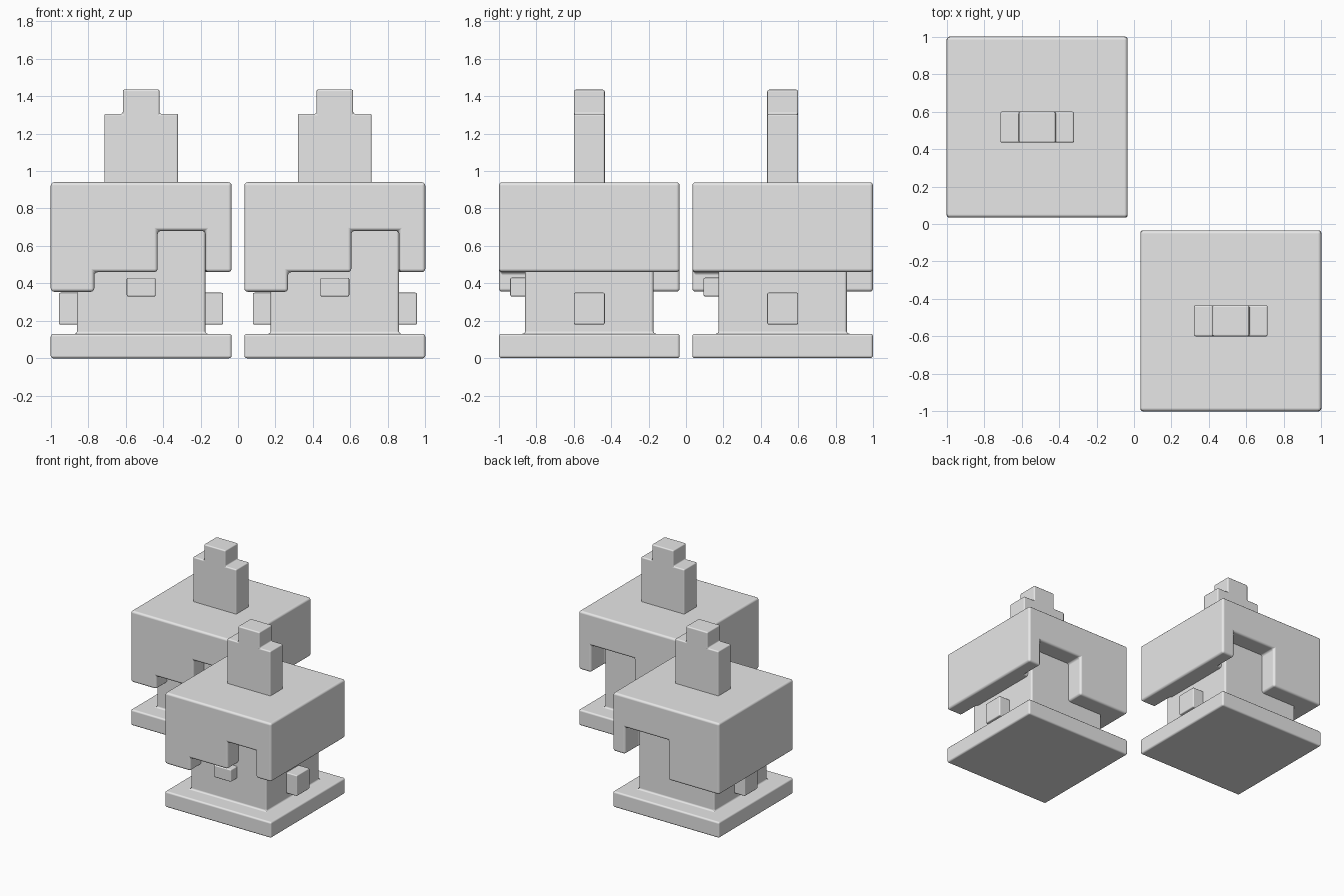
import bpy, bmesh

if "Cube" in bpy.data.objects:
    bpy.data.objects.remove(bpy.data.objects["Cube"])

grey = bpy.data.materials.new("plain_grey")
grey.diffuse_color = (0.8, 0.8, 0.8, 1)
grey.use_nodes = True
grey.node_tree.nodes["Principled BSDF"].inputs["Base Color"].default_value = grey.diffuse_color


def block_object(name, xs, ys, zs, filled, centre, bevel):
    """Blocky shell on an uneven grid: filled(x, y, z) tests each cell's middle."""
    n = (len(xs) - 1, len(ys) - 1, len(zs) - 1)
    axes = (xs, ys, zs)

    def solid(c):
        if any(c[k] < 0 or c[k] >= n[k] for k in range(3)):
            return False
        return filled(*[(axes[k][c[k]] + axes[k][c[k] + 1]) / 2 for k in range(3)])

    bm = bmesh.new()
    cells = [(i, j, k) for i in range(n[0]) for j in range(n[1]) for k in range(n[2])]
    for c in cells:
        if not solid(c):
            continue
        for a in range(3):
            for side in (0, 1):
                near = list(c)
                near[a] += 2 * side - 1
                if solid(near):
                    continue
                u, v = (a + 1) % 3, (a + 2) % 3
                quad = []
                for du, dv in ((0, 0), (1, 0), (1, 1), (0, 1)):
                    p = list(c)
                    p[a] += side
                    p[u] += du
                    p[v] += dv
                    quad.append(bm.verts.new([axes[m][p[m]] for m in range(3)]))
                bm.faces.new(quad if side else quad[::-1])
    bmesh.ops.remove_doubles(bm, verts=bm.verts, dist=1e-5)
    bmesh.ops.dissolve_limit(bm, angle_limit=0.02, verts=bm.verts, edges=bm.edges)
    for f in bm.faces:
        f.smooth = True
    mesh = bpy.data.meshes.new(name)
    bm.to_mesh(mesh)
    bm.free()
    mesh.materials.append(grey)
    ob = bpy.data.objects.new(name, mesh)
    ob.location = (centre[0], centre[1], 0)
    bpy.context.collection.objects.link(ob)
    mod = ob.modifiers.new("soft_edges", 'BEVEL')
    mod.width = bevel
    mod.segments = 3
    mod.limit_method = 'ANGLE'
    mod.harden_normals = True
    return ob


def box(name, x, y, z, centre):
    return block_object(name, x, y, z, lambda *p: True, centre, 0.008)


H = 0.483   # half width of base and head
B = 0.343   # half width of body
IN = 0.30   # depth of the head cuts, hidden inside the body


def head_filled(x, y, z):
    bottom = 0.355
    if x > IN or (y < -IN and x > -0.25):
        bottom = 0.46                       # raised right side and front
    if (y < -IN and 0.088 < x < B) or (y > IN and -0.02 < x < 0.37):
        bottom = 0.68                       # front and back notches
    return z > bottom


def body_filled(x, y, z):
    return z < 0.13 or max(abs(x), abs(y)) < B


for tag, c in (("back", (-0.517, 0.517)), ("front", (0.517, -0.517))):
    # base plate with body
    block_object(tag + "_base_and_body", (-H, -B, B, H), (-H, -B, B, H),
                 (0, 0.13, 0.75), body_filled, c, 0.014)
    # overhanging head with stepped lower edge
    block_object(tag + "_head", (-H, -0.25, -0.02, 0.088, IN, B, 0.37, H),
                 (-H, -IN, IN, H), (0.355, 0.46, 0.68, 0.94), head_filled, c, 0.018)
    # stepped crest on top
    block_object(tag + "_crest", (-0.197, -0.098, 0.098, 0.197), (-0.083, 0.083),
                 (0.9, 1.305, 1.435), lambda x, y, z: z < 1.305 or abs(x) < 0.098,
                 c, 0.01)
    # side arms and nose
    for side, x in (("left", (-0.438, -0.32)), ("right", (0.32, 0.438))):
        box(f"{tag}_{side}_arm", x, (-0.083, 0.083), (0.18, 0.35), c)
    box(tag + "_nose", (-0.077, 0.077), (-0.423, -0.32), (0.33, 0.43), c)
